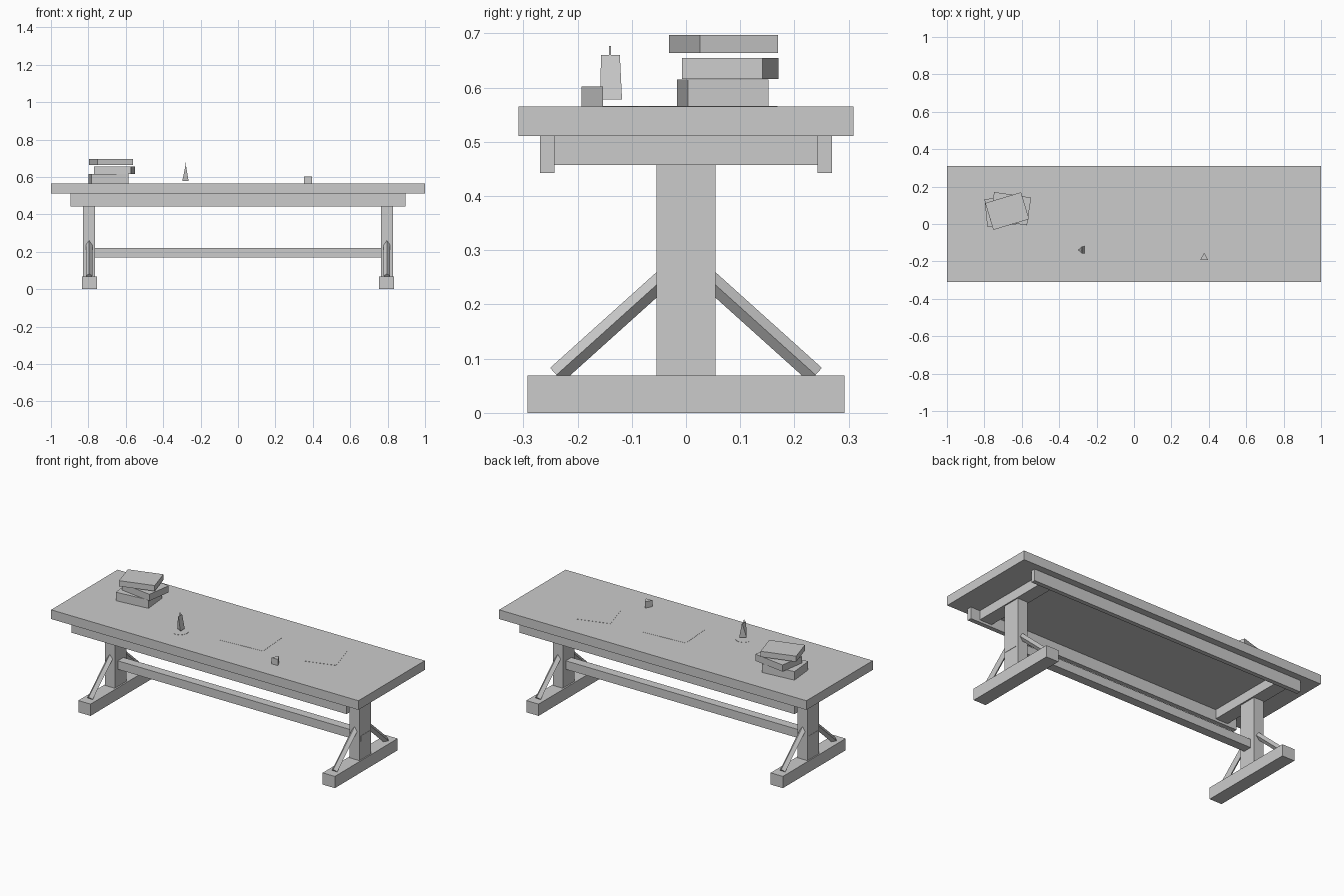
import bpy, bmesh, math
from mathutils import Matrix, Vector

if "Cube" in bpy.data.objects:
    bpy.data.objects.remove(bpy.data.objects["Cube"])

grey = bpy.data.materials.new("plain grey")
grey.diffuse_color = (0.6, 0.6, 0.6, 1)
grey.use_nodes = True
grey.node_tree.nodes["Principled BSDF"].inputs["Base Color"].default_value = grey.diffuse_color


def finish(name, bm):
    bmesh.ops.recalc_face_normals(bm, faces=bm.faces[:])
    mesh = bpy.data.meshes.new(name)
    bm.to_mesh(mesh)
    bm.free()
    mesh.materials.append(grey)
    obj = bpy.data.objects.new(name, mesh)
    bpy.context.collection.objects.link(obj)
    return obj


def box(name, x, y, z, turn=0):
    """Box from (min, max) ranges, turned about its own vertical axis."""
    bm = bmesh.new()
    size = [r[1] - r[0] for r in (x, y, z)]
    mid = [(r[0] + r[1]) / 2 for r in (x, y, z)]
    m = Matrix.Translation(mid) @ Matrix.Rotation(math.radians(turn), 4, 'Z') @ Matrix.Diagonal((*size, 1))
    bmesh.ops.create_cube(bm, size=1, matrix=m)
    return finish(name, bm)


def slab(name, cx, cy, w, d, z, turn):
    return box(name, (cx - w / 2, cx + w / 2), (cy - d / 2, cy + d / 2), z, turn)


def hull(name, points):
    bm = bmesh.new()
    for p in points:
        bm.verts.new(p)
    bmesh.ops.convex_hull(bm, input=bm.verts[:])
    return finish(name, bm)


def bar(name, a, b, radius):
    """Square bar standing on its corner, from a to b."""
    a, b = Vector(a), Vector(b)
    along = (b - a).normalized()
    side = Vector((1, 0, 0))
    up = along.cross(side)
    corners = [d * radius for d in (side, up, -side, -up)]
    return hull(name, [e + c for e in (a, b) for c in corners])


# Top and long rails
TOP = 0.565
box("table_top", (-1, 1), (-0.309, 0.309), (0.511, TOP))
for s, side in ((-1, "front"), (1, "back")):
    y = sorted((s * 0.243, s * 0.269))
    box(side + "_rail", (-0.895, 0.895), y, (0.443, 0.511))

# Trestles: batten, post, foot, through tenon, diagonal braces
for s, side in ((-1, "left"), (1, "right")):
    wide = sorted((s * 0.755, s * 0.835))
    box(side + "_batten", wide, (-0.244, 0.244), (0.457, 0.511))
    box(side + "_post", sorted((s * 0.764, s * 0.828)), (-0.054, 0.054), (0.069, 0.457))
    box(side + "_foot", wide, (-0.292, 0.292), (0, 0.069))
    box(side + "_tenon", sorted((s * 0.77, s * 0.83)), (-0.042, 0.041), (0.177, 0.21))
    for t, end in ((-1, "front"), (1, "back")):
        bar(f"{side}_{end}_brace", (s * 0.796, t * 0.04, 0.249), (s * 0.796, t * 0.239, 0.07), 0.0175)
box("stretcher", (-0.766, 0.766), (-0.026, 0.026), (0.17, 0.22))

# Stack of books
slab("bottom_book", -0.692, 0.068, 0.2, 0.15, (TOP, 0.615), 5.7)
slab("middle_book", -0.66, 0.082, 0.2, 0.15, (0.616, 0.655), -8.6)
slab("top_book", -0.678, 0.069, 0.2, 0.15, (0.664, 0.697), 16.8)

# Paper sheets
slab("paper_sheet", 0.084, -0.003, 0.27, 0.19, (TOP, 0.566), 4)
slab("loose_sheet", 0.53, 0.05, 0.19, 0.19, (TOP, 0.566), 17)

# Candle with its dish and wick
bm = bmesh.new()
bmesh.ops.create_cone(bm, cap_ends=True, segments=16, radius1=0.045, radius2=0.045, depth=0.001,
                      matrix=Matrix.Translation((-0.28, -0.138, TOP + 0.0005)))
finish("candle_dish", bm)
hull("candle", [(-0.298, -0.138, 0.578), (-0.264, -0.118, 0.578), (-0.264, -0.158, 0.578),
                (-0.281, -0.157, 0.66), (-0.281, -0.122, 0.66), (-0.278, -0.122, 0.66), (-0.278, -0.157, 0.66)])
box("wick", (-0.2815, -0.2785), (-0.142, -0.138), (0.655, 0.677))

# Three-sided ink pot
hull("ink_pot", [(x, y, z) for z in (TOP, 0.602)
                 for x, y in ((0.354, -0.193), (0.396, -0.193), (0.375, -0.153))])
